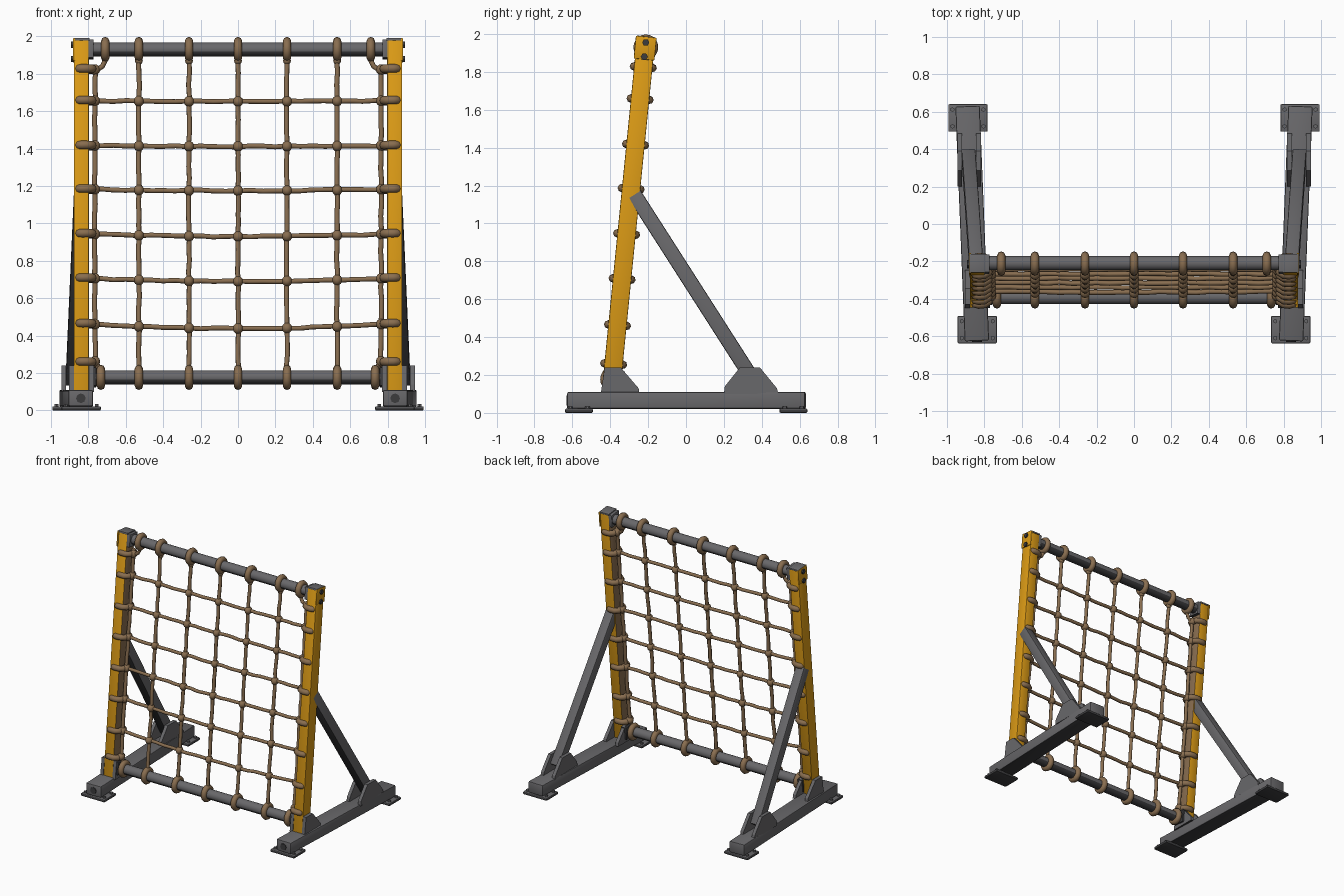
import bpy, bmesh, math, random
from mathutils import Vector, Matrix

if "Cube" in bpy.data.objects:
    bpy.data.objects.remove(bpy.data.objects["Cube"])
random.seed(4)


def mat(name, c):
    m = bpy.data.materials.new(name)
    m.diffuse_color = (*c, 1)
    m.use_nodes = True
    m.node_tree.nodes["Principled BSDF"].inputs["Base Color"].default_value = m.diffuse_color
    return m


YELLOW = mat("yellow paint", (0.72, 0.33, 0.008))
GREY = mat("grey steel", (0.14, 0.138, 0.145))
DARK = mat("dark steel", (0.045, 0.045, 0.048))
ROPE = mat("brown rope", (0.25, 0.155, 0.08))


def finish(name, bm, m, smooth=False):
    me = bpy.data.meshes.new(name)
    bmesh.ops.recalc_face_normals(bm, faces=bm.faces)
    bm.to_mesh(me)
    bm.free()
    ob = bpy.data.objects.new(name, me)
    bpy.context.collection.objects.link(ob)
    me.materials.append(m)
    if m is GREY:  # undersides are bare dark steel
        paint(ob, DARK, lambda n: n.z < -0.3)
    if smooth:
        bpy.ops.object.select_all(action='DESELECT')
        ob.select_set(True)
        bpy.context.view_layer.objects.active = ob
        bpy.ops.object.shade_smooth_by_angle(angle=math.radians(40))
    return ob


def paint(ob, m, rule):
    # second colour on the faces whose normal meets the rule
    ob.data.materials.append(m)
    for p in ob.data.polygons:
        if rule(p.normal):
            p.material_index = len(ob.data.materials) - 1


def box(name, c, size, m, rot=None, bevel=0.006):
    bm = bmesh.new()
    bmesh.ops.create_cube(bm, size=1)
    bmesh.ops.scale(bm, vec=size, verts=bm.verts)
    if bevel:
        bmesh.ops.bevel(bm, geom=bm.edges[:], offset=bevel, segments=2, affect='EDGES', profile=0.5)
    bmesh.ops.transform(bm, matrix=Matrix.Translation(c) @ (rot or Matrix()), verts=bm.verts)
    return finish(name, bm, m, True)


def beam(name, a, b, w, d, m, bevel=0.008):
    # square tube between two points, width w along x
    a, b = Vector(a), Vector(b)
    z = (b - a).normalized()
    y = z.cross(Vector((1, 0, 0))).normalized()
    x = y.cross(z)
    rot = Matrix((x, y, z)).transposed().to_4x4()
    return box(name, (a + b) / 2, (w, d, (b - a).length), m, rot, bevel)


def rod(name, c, r, length, axis, m, seg=16):
    bm = bmesh.new()
    bmesh.ops.create_cone(bm, cap_ends=True, segments=seg, radius1=r, radius2=r, depth=length)
    q = Vector((0, 0, 1)).rotation_difference(Vector(axis)).to_matrix().to_4x4()
    bmesh.ops.transform(bm, matrix=Matrix.Translation(c) @ q, verts=bm.verts)
    return finish(name, bm, m, True)


def gusset(name, x, profile, m, t=0.026):
    bm = bmesh.new()
    f = bm.faces.new([bm.verts.new((x - t / 2, y, z)) for y, z in profile])
    r = bmesh.ops.extrude_face_region(bm, geom=[f])
    bmesh.ops.translate(bm, vec=(t, 0, 0), verts=[v for v in r['geom'] if isinstance(v, bmesh.types.BMVert)])
    return finish(name, bm, m)


def ropes(name, paths, r, cyclic=False):
    cu = bpy.data.curves.new(name, 'CURVE')
    cu.dimensions = '3D'
    cu.bevel_depth, cu.bevel_resolution = r, 2
    for p in paths:
        s = cu.splines.new('POLY')
        s.points.add(len(p) - 1)
        for q, v in zip(s.points, p):
            q.co = (*v, 1)
        s.use_cyclic_u = cyclic
        s.use_smooth = True
    cu.materials.append(ROPE)
    ob = bpy.data.objects.new(name, cu)
    bpy.context.collection.objects.link(ob)
    bpy.ops.object.select_all(action='DESELECT')
    ob.select_set(True)
    bpy.context.view_layer.objects.active = ob
    bpy.ops.object.convert(target='MESH')


def py(z):
    # y of the leaning net plane at height z
    return -0.21 - 0.1 * (1.98 - z)


LEAN = Matrix.Rotation(-math.atan(0.1), 4, 'X')
ZT, ZB = 1.93, 0.177

# side frames
for s, side in ((-1, "left"), (1, "right")):
    X = 0.837 * s
    post = beam(side + "_post", (X, py(0.10), 0.10), (X, py(1.975), 1.975), 0.08, 0.097, YELLOW, 0.005)
    paint(post, ROPE, lambda n: n.x * s < -0.9)  # worn brown inner face
    box(side + "_post_cap", (X, py(1.98), 1.98), (0.086, 0.1, 0.014), GREY, LEAN, 0.003)
    beam(side + "_base_beam", (0.84 * s, -0.625, 0.065), (0.89 * s, 0.63, 0.065), 0.13, 0.09, GREY)
    beam(side + "_brace", (0.84 * s, -0.275, 1.157), (0.885 * s, 0.37, 0.15), 0.074, 0.078, GREY)
    # feet with bolts
    for fx, fy, end in ((0.838, -0.565, "front"), (0.888, 0.567, "back")):
        foot = box(f"{side}_{end}_foot", (fx * s, fy, 0.011), (0.21, 0.147, 0.022), GREY, None, 0.006)
        paint(foot, DARK, lambda n: n.z < 0.3)
        for k in (-1, 1):
            for j in (-1, 1):
                rod(f"{side}_{end}_foot_bolt", (fx * s + k * 0.083, fy + j * 0.045, 0.025), 0.012, 0.018, (0, 0, 1), GREY, 6)
    rod(side + "_beam_end_plug", (0.84 * s, -0.625, 0.065), 0.026, 0.012, (0, 1, 0), DARK, 8)
    # gusset plates either side of post and brace
    for k in (-1, 1):
        gusset(side + "_post_gusset", X + k * 0.053,
               [(-0.45, 0.10), (-0.245, 0.10), (-0.25, 0.13), (-0.345, 0.24), (-0.43, 0.24)], GREY)
        gusset(side + "_brace_gusset", 0.882 * s + k * 0.05,
               [(0.2, 0.10), (0.487, 0.10), (0.48, 0.13), (0.39, 0.24), (0.285, 0.24), (0.205, 0.14)], GREY)
    # rail end brackets and outer plate with bolts
    box(side + "_top_bracket", (0.787 * s, py(ZT), ZT), (0.03, 0.095, 0.1), GREY, LEAN, 0.004)
    box(side + "_bottom_bracket", (0.78 * s, py(ZB) + 0.012, ZB), (0.045, 0.1, 0.1), DARK, LEAN, 0.004)
    box(side + "_post_top_plate", (0.877 * s, py(1.925), 1.925), (0.012, 0.11, 0.12), YELLOW, LEAN, 0.004)
    for z in (1.88, 1.955):
        rod(side + "_post_bolt", (0.885 * s, py(z), z), 0.019, 0.018, (1, 0, 0), DARK, 6)

# cross rails
rod("top_rail", (0, py(ZT) + 0.006, ZT), 0.038, 1.6, (1, 0, 0), GREY, 20)
rod("bottom_rail", (0, py(ZB), ZB), 0.038, 1.6, (1, 0, 0), GREY, 20)

# net layout: row height at the centre, and rise towards the posts
XS = [-0.53, -0.262, 0, 0.262, 0.53]
ROWS = [(1.652, 0.004), (1.412, 0.004), (1.175, 0.008), (0.93, 0.014), (0.69, 0.017), (0.438, 0.025)]
EDGE = 0.765


def row_z(row, x):
    return row[0] + row[1] * (x / 0.8) ** 2


def wob():
    return random.uniform(-0.003, 0.003)


# horizontal ropes
paths = []
for row in ROWS:
    p = []
    for i in range(25):
        x = -0.80 + 1.6 * i / 24
        z = row_z(row, x) + wob()
        p.append((x, py(z) + wob(), z))
    paths.append(p)
ropes("horizontal_ropes", paths, 0.013)

# vertical ropes, plus the edge ropes that turn in to the rails
paths = []
for x in XS:
    paths.append([(x + wob(), py(z) + wob(), z) for z in [ZB + (ZT - ZB) * i / 28 for i in range(29)]])
for s in (-1, 1):
    p = [(0.71 * s, py(1.92), 1.92), (0.71 * s, py(1.87), 1.87), (0.725 * s, py(1.84), 1.84), (0.755 * s, py(1.82), 1.82)]
    p += [(EDGE * s + wob(), py(z), z) for z in [1.80 - 1.52 * i / 24 for i in range(25)]]
    p += [(0.755 * s, py(0.25), 0.25), (0.727 * s, py(0.19), 0.19)]
    paths.append(p)
ropes("vertical_ropes", paths, 0.0135)

# rope loops round the rails
loops = []
for x, z in [(x, z) for x in XS for z in (ZT, ZB)] + [(s * 0.71, ZT) for s in (-1, 1)] + [(s * 0.733, ZB) for s in (-1, 1)]:
    loops.append([(x, py(z) + 0.003 + 0.043 * math.cos(a), z + 0.045 * math.sin(a))
                  for a in [math.tau * i / 20 for i in range(20)]])
ropes("rail_loops", loops, 0.0225, True)

# rope loops round the posts, sunk into the outer face
loops = []
for s in (-1, 1):
    for z in [row_z(r, 0.8) for r in ROWS] + [1.825, 0.258]:
        c = py(z)
        half = [(0.775, 0.0), (0.778, 0.032), (0.80, 0.046), (0.83, 0.049), (0.848, 0.046), (0.854, 0.03)]
        pts = half + [(a, -b) for a, b in half[:0:-1]]
        loops.append([(s * a, c + b, z - 0.08 * b) for a, b in pts])
ropes("post_loops", loops, 0.0225, True)

# knots at crossings and below the rails
bm = bmesh.new()
spots = [(x, row_z(r, x)) for r in ROWS for x in XS + [-EDGE, EDGE]]
spots += [(s * EDGE, z) for s in (-1, 1) for z in (1.822, 0.262)]
for x, z in spots:
    bmesh.ops.create_uvsphere(bm, u_segments=12, v_segments=8, radius=0.029,
                              matrix=Matrix.Translation((x, py(z), z)) @ Matrix.Diagonal((0.95, 1.1, 1, 1)))
for x in XS:
    bmesh.ops.create_uvsphere(bm, u_segments=12, v_segments=8, radius=0.021,
                              matrix=Matrix.Translation((x, py(1.87), 1.87)))
finish("rope_knots", bm, ROPE, True)
